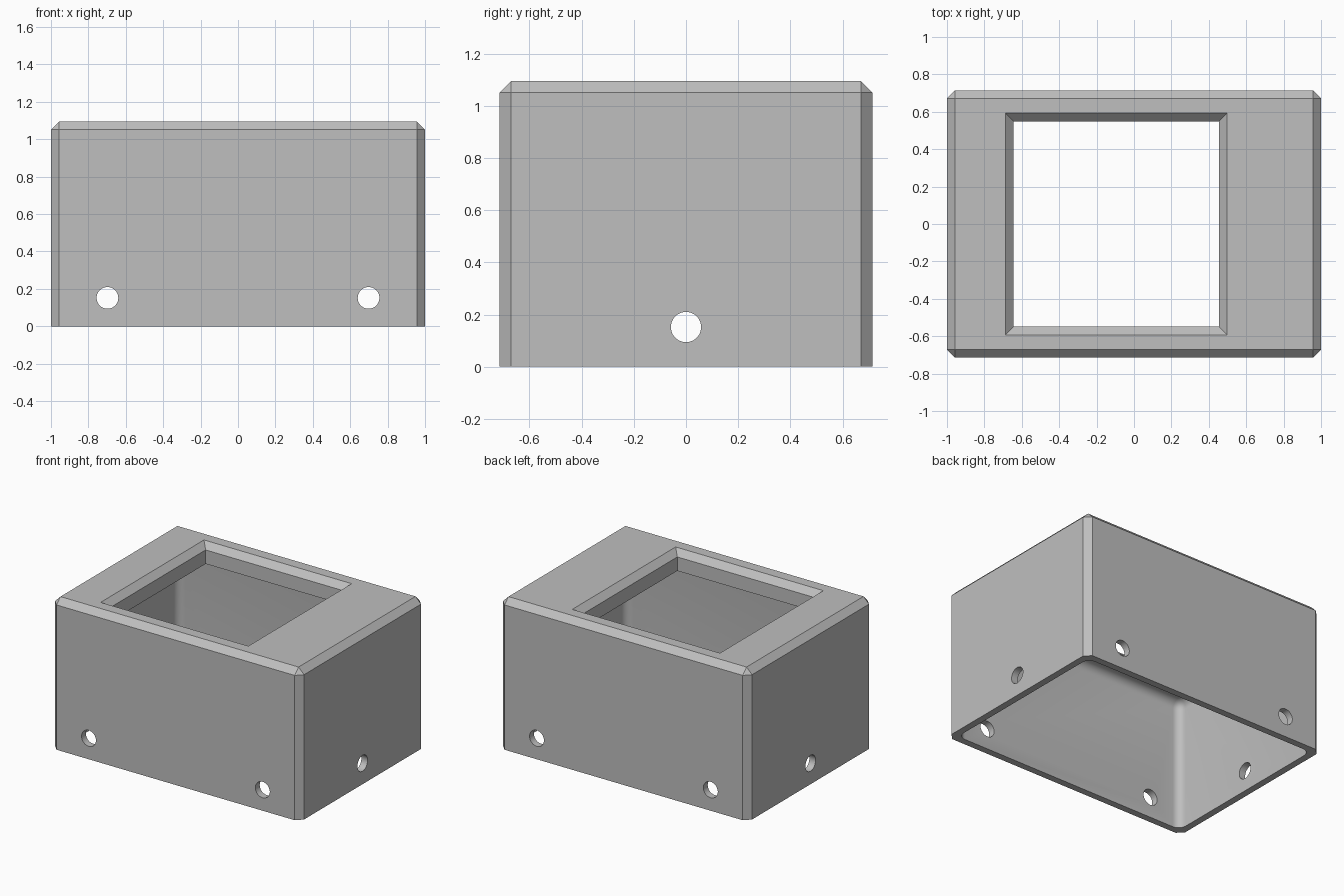
import bpy
import bmesh
from math import pi
from mathutils import Matrix, Vector

if "Cube" in bpy.data.objects:
    bpy.data.objects.remove(bpy.data.objects["Cube"], do_unlink=True)

WIDTH, DEPTH, HEIGHT = 2.0, 1.43, 1.095
CHAMFER = 0.044
WALL, CEILING = 0.05, 0.95
HOLE_R, HOLE_Z = 0.058, 0.152

grey = bpy.data.materials.new("light_grey")
grey.use_nodes = True
colour = (0.52, 0.52, 0.52, 1)
grey.diffuse_color = colour
grey.node_tree.nodes["Principled BSDF"].inputs["Base Color"].default_value = colour


def make_object(name, bm):
    bmesh.ops.recalc_face_normals(bm, faces=bm.faces)
    mesh = bpy.data.meshes.new(name)
    bm.to_mesh(mesh)
    bm.free()
    mesh.materials.append(grey)
    obj = bpy.data.objects.new(name, mesh)
    bpy.context.collection.objects.link(obj)
    return obj


def bevelled_box(name, width, depth, bottom, top, offset, segments):
    """Box with every edge bevelled except those round its base."""
    bm = bmesh.new()
    bmesh.ops.create_cube(bm, size=1)
    bmesh.ops.scale(bm, vec=(width, depth, top - bottom), verts=bm.verts)
    bmesh.ops.translate(bm, vec=(0, 0, (top + bottom) / 2), verts=bm.verts)
    edges = [e for e in bm.edges if max(v.co.z for v in e.verts) > bottom + 0.01]
    bmesh.ops.bevel(bm, geom=edges, offset=offset, offset_type='OFFSET',
                    segments=segments, profile=0.5, affect='EDGES')
    return make_object(name, bm)


def square_stack(name, centre_x, levels):
    """Solid made of stacked square sections, each given as (z, half size)."""
    bm = bmesh.new()
    rings = [[bm.verts.new((centre_x + sx * h, sy * h, z))
              for sx, sy in ((-1, -1), (1, -1), (1, 1), (-1, 1))] for z, h in levels]
    bm.faces.new(rings[0])
    bm.faces.new(rings[-1])
    for low, high in zip(rings, rings[1:]):
        for i in range(4):
            j = (i + 1) % 4
            bm.faces.new((low[i], low[j], high[j], high[i]))
    return make_object(name, bm)


def drill(name, location, axis, length):
    bm = bmesh.new()
    turn = Vector((0, 0, 1)).rotation_difference(Vector(axis)).to_matrix().to_4x4()
    bmesh.ops.create_cone(bm, cap_ends=True, segments=40, radius1=HOLE_R,
                          radius2=HOLE_R, depth=length,
                          matrix=Matrix.Translation(location) @ turn)
    return make_object(name, bm)


# Chamfered outer shell
case = bevelled_box("case", WIDTH, DEPTH, 0, HEIGHT, CHAMFER, 1)

# Hollow, open at the base, with rounded inner corners
cutters = [bevelled_box("cavity_cutter", WIDTH - 2 * WALL, DEPTH - 2 * WALL,
                        -0.2, CEILING, 0.06, 6)]

# Square window with a chamfered rim, set towards one end
half = 0.549
cutters.append(square_stack("window_cutter", -0.095, [
    (CEILING - 0.1, half), (HEIGHT - CHAMFER, half),
    (HEIGHT + 0.1, half + CHAMFER + 0.1)]))

# Screw holes: two through front and back, one through the sides
for side, x in (("right", -0.698), ("left", 0.698)):
    cutters.append(drill(side + "_hole_cutter", (x, 0, HOLE_Z), (0, 1, 0), 2))
cutters.append(drill("side_hole_cutter", (0, 0, HOLE_Z), (1, 0, 0), 3))

bpy.ops.object.select_all(action='DESELECT')
bpy.context.view_layer.objects.active = case
case.select_set(True)
for cutter in cutters:
    cutter.hide_render = True
    mod = case.modifiers.new(cutter.name, 'BOOLEAN')
    mod.operation = 'DIFFERENCE'
    mod.solver = 'EXACT'
    mod.object = cutter
    bpy.ops.object.modifier_apply(modifier=mod.name)
    bpy.data.objects.remove(cutter, do_unlink=True)

bpy.ops.object.shade_smooth_by_angle(angle=pi / 6)
